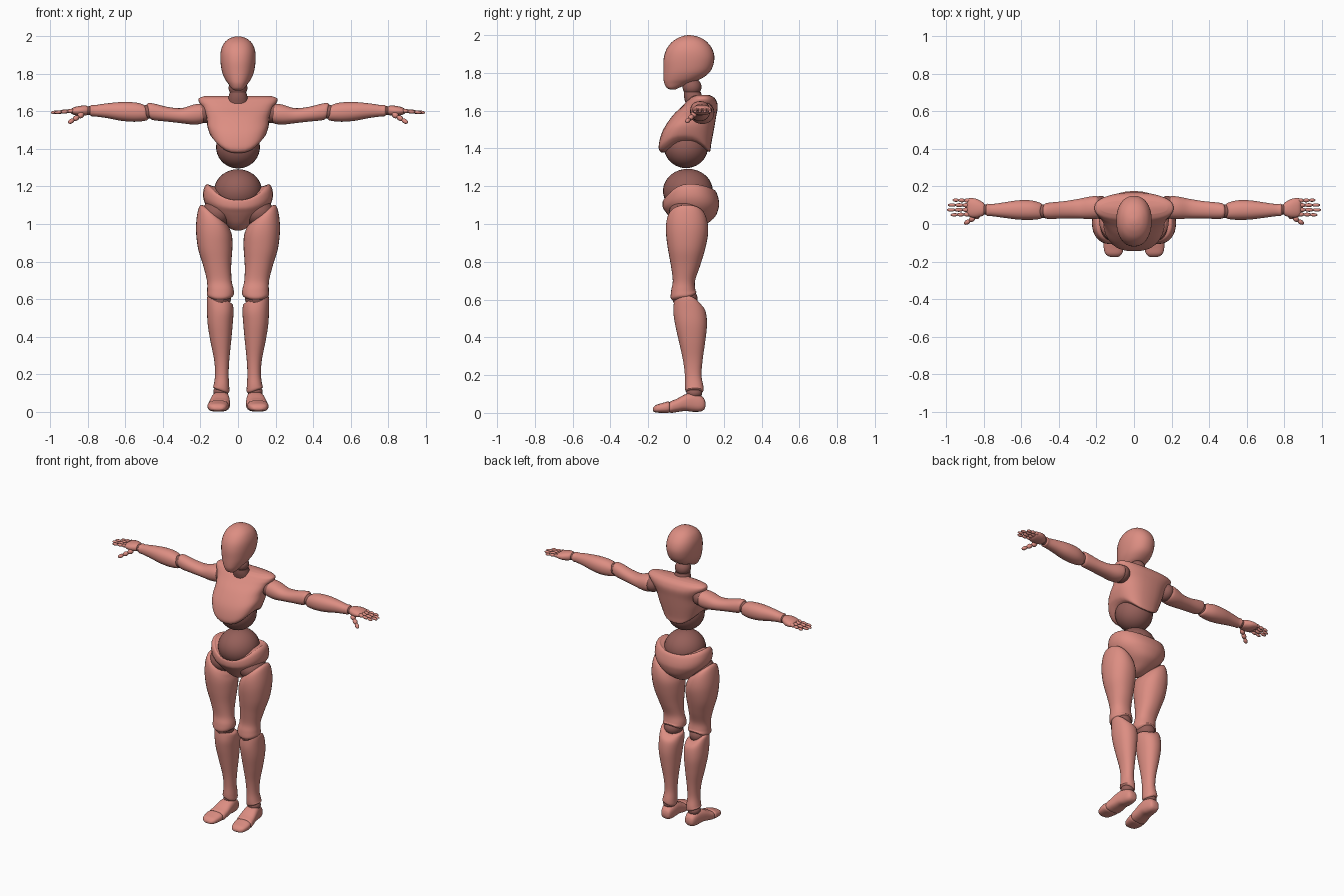
import bpy, bmesh, math
from mathutils import Matrix, Vector


def material(name, rgb):
    m = bpy.data.materials.new(name)
    m.diffuse_color = (*rgb, 1)
    return m


SHELL = material("rose shell", (0.72, 0.27, 0.225))
JOINT = material("dark rose joint", (0.30, 0.115, 0.10))


def finish(bm, name, mat, mirror):
    bmesh.ops.recalc_face_normals(bm, faces=bm.faces)
    me = bpy.data.meshes.new(name)
    bm.to_mesh(me)
    bm.free()
    me.materials.append(mat)
    me.shade_smooth()
    me.set_sharp_from_angle(angle=math.radians(42))
    ob = bpy.data.objects.new(name, me)
    bpy.context.collection.objects.link(ob)
    if mirror:
        ob.modifiers.new("mirror", 'MIRROR').use_mirror_merge = False
    return ob


def spline(rows, steps):
    """Smoothly interpolate between section rows."""
    out = []
    for i in range(len(rows) - 1):
        p0, p1, p2 = rows[max(i - 1, 0)], rows[i], rows[i + 1]
        p3 = rows[min(i + 2, len(rows) - 1)]
        for k in range(steps):
            t = k / steps
            out.append([0.5 * (2 * b + (c - a) * t + (2 * a - 5 * b + 4 * c - d) * t * t
                               + (3 * b - a - 3 * c + d) * t ** 3)
                        for a, b, c, d in zip(p0, p1, p2, p3)])
    out.append(list(rows[-1]))
    return out


def loft(name, axis, rows, mat=SHELL, mirror=False, n=2.2, sides=32, steps=5):
    """Row: position, u min, u max, v min, v max [, bend at -v, bend at +v, tilt along u]."""
    rows = [list(r) + [0] * (8 - len(r)) for r in rows]
    bm = bmesh.new()
    rings = []
    for t, u0, u1, v0, v1, bend0, bend1, tilt in spline(rows, steps):
        ring = []
        for k in range(sides):
            a = 2 * math.pi * k / sides
            c, s = math.cos(a), math.sin(a)
            c2 = math.copysign(abs(c) ** (2 / n), c)
            s2 = math.copysign(abs(s) ** (2 / n), s)
            u = (u0 + u1) / 2 + c2 * (u1 - u0) / 2
            v = (v0 + v1) / 2 + s2 * (v1 - v0) / 2
            w = t + (bend0 if s < 0 else bend1) * s * s + tilt * c2
            co = {'x': (w, u, v), 'y': (u, w, v), 'z': (u, v, w)}[axis]
            ring.append(bm.verts.new(co))
        rings.append(ring)
    for a, b in zip(rings, rings[1:]):
        for k in range(sides):
            j = (k + 1) % sides
            bm.faces.new((a[k], a[j], b[j], b[k]))
    for ring in (rings[0], rings[-1]):
        mid = bm.verts.new(sum((v.co for v in ring), Vector()) / sides)
        for k in range(sides):
            bm.faces.new((ring[k], ring[(k + 1) % sides], mid))
    return finish(bm, name, mat, mirror)


def ball(name, center, radii, mat=JOINT, mirror=False):
    bm = bmesh.new()
    m = Matrix.Translation(center) @ Matrix.Diagonal((*radii, 1))
    bmesh.ops.create_uvsphere(bm, u_segments=28, v_segments=18, radius=1, matrix=m)
    return finish(bm, name, mat, mirror)


def digit(name, start, end, radius, segments):
    """Chain of long beads for a finger."""
    a, b = Vector(start), Vector(end)
    d = b - a
    rot = d.to_track_quat('Z', 'Y').to_matrix().to_4x4()
    bm = bmesh.new()
    for i in range(segments):
        r = radius * (1 - 0.12 * i)
        m = (Matrix.Translation(a + d * (i + 0.5) / segments) @ rot
             @ Matrix.Diagonal((r, r, d.length / segments * 0.58, 1)))
        bmesh.ops.create_uvsphere(bm, u_segments=12, v_segments=8, radius=1, matrix=m)
    return finish(bm, name, SHELL, True)


# Head and neck
loft("head", 'z', [
    (1.712, -.018, .018, -.085, -.055),
    (1.722, -.033, .033, -.103, -.035),
    (1.745, -.050, .050, -.115, .020),
    (1.77, -.068, .068, -.119, .082),
    (1.81, -.085, .085, -.120, .130),
    (1.87, -.094, .094, -.119, .150),
    (1.92, -.092, .092, -.106, .142),
    (1.96, -.077, .077, -.078, .115),
    (1.985, -.052, .052, -.042, .080),
    (1.997, -.024, .024, -.008, .042),
    (2.0, -.002, .002, .015, .019)])
ball("neck_ball", (0, .032, 1.725), (.05, .05, .048))
loft("neck", 'z', [(1.63, -.062, .062, .0, .13), (1.67, -.052, .052, -.01, .09),
                   (1.70, -.045, .045, -.012, .078)], JOINT)

# Rib cage shell and belly ball
loft("chest", 'z', [
    (1.445, -.118, .118, -.105, .115, -.065, -.06),
    (1.455, -.132, .132, -.132, .128, -.075, -.07),
    (1.475, -.148, .148, -.145, .134, -.065, -.05),
    (1.52, -.163, .163, -.125, .148, -.03, -.02),
    (1.57, -.168, .168, -.074, .160),
    (1.62, -.188, .188, -.024, .168),
    (1.65, -.208, .208, .005, .162),
    (1.67, -.208, .208, .025, .148),
    (1.682, -.178, .178, .05, .125)], n=2.5)
ball("belly_ball", (0, 0, 1.41), (.117, .117, .114))

# Pelvis shell and waist ball
ball("waist_ball", (0, .01, 1.175), (.128, .132, .117))
loft("pelvis", 'z', [
    (1.205, -.150, .150, -.105, .135, -.085, -.03),
    (1.212, -.166, .166, -.118, .148, -.085, -.03),
    (1.19, -.182, .182, -.124, .162, -.075, -.025),
    (1.14, -.185, .185, -.122, .174, -.055, -.015),
    (1.09, -.165, .165, -.105, .174, -.03, 0),
    (1.04, -.118, .118, -.082, .155, -.01, 0),
    (1.00, -.068, .068, -.056, .110),
    (.975, -.040, .040, -.025, .065),
    (.965, -.012, .012, .0, .03)])

# Legs
ball("hip_ball", (.11, .0, 1.06), (.082, .09, .075), mirror=True)
loft("thigh", 'z', [
    (1.055, .085, .165, -.05, .06, 0, 0, .035),
    (1.045, .052, .200, -.088, .095, 0, 0, .055),
    (1.01, .040, .217, -.104, .113, 0, 0, .045),
    (.95, .031, .224, -.106, .117, 0, 0, .02),
    (.87, .030, .213, -.096, .102),
    (.78, .036, .186, -.080, .075),
    (.70, .034, .166, -.070, .048),
    (.65, .023, .164, -.078, .050),
    (.62, .024, .164, -.081, .056, -.01, .02),
    (.605, .040, .150, -.070, .045, -.01, .02)], mirror=True)
ball("knee_ball", (.095, -.005, .605), (.058, .066, .055), mirror=True)
loft("shin", 'z', [
    (.60, .045, .150, -.045, .060, .01, -.02, .02),
    (.59, .028, .164, -.060, .078, .015, -.02, .02),
    (.54, .024, .165, -.067, .103, 0, 0, .01),
    (.47, .028, .162, -.058, .111),
    (.38, .036, .148, -.038, .102),
    (.28, .046, .128, -.016, .088),
    (.20, .050, .122, -.006, .082),
    (.14, .047, .130, -.006, .092),
    (.118, .047, .134, -.003, .092, 0, 0, .012),
    (.108, .058, .122, .008, .080, 0, 0, .012)], mirror=True)
ball("ankle_ball", (.092, .044, .105), (.040, .042, .032), mirror=True)
loft("foot", 'y', [
    (.103, .077, .103, .035, .055),
    (.096, .060, .118, .018, .075),
    (.075, .052, .128, .007, .094),
    (.035, .046, .137, .006, .108),
    (-.005, .044, .146, .010, .098),
    (-.05, .043, .155, .004, .074),
    (-.080, .046, .159, .0, .062),
    (-.090, .058, .148, .008, .050)], mirror=True, n=2.6)
loft("toes", 'y', [
    (-.084, .060, .148, .008, .048),
    (-.094, .050, .161, .0, .060),
    (-.130, .055, .161, .0, .051),
    (-.158, .064, .153, .002, .042),
    (-.172, .078, .136, .007, .030),
    (-.176, .090, .122, .012, .022)], mirror=True, n=2.6)

# Arms
ball("shoulder_ball", (.178, .088, 1.592), (.05, .062, .055), mirror=True)
loft("upper_arm", 'x', [
    (.180, .045, .130, 1.555, 1.625),
    (.190, .030, .148, 1.537, 1.640, 0, 0, .005),
    (.235, .026, .146, 1.530, 1.637),
    (.300, .030, .133, 1.537, 1.618),
    (.370, .030, .122, 1.545, 1.623),
    (.440, .027, .115, 1.552, 1.640),
    (.472, .030, .110, 1.558, 1.645, -.01, .005),
    (.482, .042, .098, 1.570, 1.632, -.01, .005)], mirror=True)
ball("elbow_ball", (.485, .068, 1.598), (.038, .037, .038), mirror=True)
loft("forearm", 'x', [
    (.488, .038, .100, 1.565, 1.628, -.01, .01),
    (.498, .028, .112, 1.552, 1.638, -.01, .01),
    (.55, .022, .126, 1.545, 1.648),
    (.62, .024, .126, 1.550, 1.650),
    (.70, .034, .114, 1.565, 1.643),
    (.76, .042, .106, 1.573, 1.634),
    (.782, .042, .108, 1.575, 1.634),
    (.790, .054, .096, 1.585, 1.624)], mirror=True)
ball("wrist_ball", (.793, .077, 1.604), (.026, .028, .024), mirror=True)
loft("palm", 'x', [
    (.797, .055, .105, 1.588, 1.622),
    (.806, .044, .116, 1.580, 1.630),
    (.84, .034, .134, 1.576, 1.630),
    (.875, .038, .138, 1.582, 1.622),
    (.890, .048, .130, 1.590, 1.612)], mirror=True)

# Fingers and thumb
for label, y, tip in (("index", .052, .975), ("middle", .076, .995),
                      ("ring", .100, .99), ("little", .124, .965)):
    digit(label + "_finger", (.872, y, 1.604), (tip, y + (y - .088) * .1, 1.594), .0118, 3)
digit("thumb", (.825, .05, 1.588), (.902, .002, 1.54), .0165, 3)
